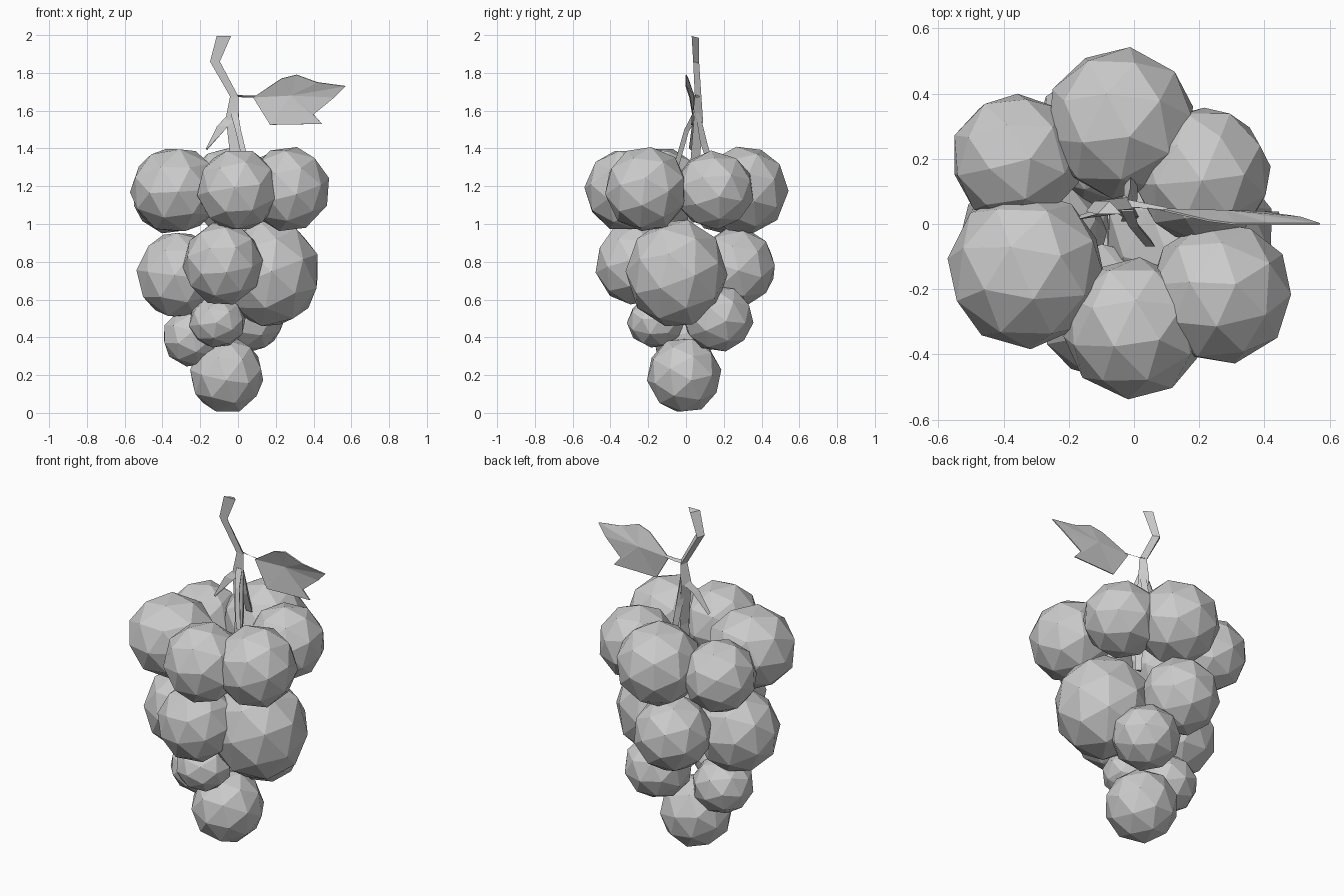
import bpy, bmesh, random
from mathutils import Vector, Euler

if "Cube" in bpy.data.objects:
    bpy.data.objects.remove(bpy.data.objects["Cube"])

random.seed(4)


def finish(bm, name):
    mesh = bpy.data.meshes.new(name)
    bm.to_mesh(mesh)
    bm.free()
    obj = bpy.data.objects.new(name, mesh)
    bpy.context.collection.objects.link(obj)
    return obj


def grape(name, x, y, z, r, stretch=1.0):
    """Faceted ball: icosahedron corners plus its face centres, hulled to 60 flat faces."""
    bm = bmesh.new()
    bmesh.ops.create_icosphere(bm, subdivisions=1, radius=1)
    centres = [f.calc_center_median().normalized() for f in bm.faces]
    bmesh.ops.delete(bm, geom=bm.faces[:] + bm.edges[:], context='EDGES_FACES')
    bm.clear()
    ico = bmesh.new()
    bmesh.ops.create_icosphere(ico, subdivisions=1, radius=1)
    for p in [v.co.normalized() for v in ico.verts] + centres:
        bm.verts.new(p)
    ico.free()
    bmesh.ops.convex_hull(bm, input=bm.verts[:])
    rot = Euler([random.uniform(0, 6.28) for _ in range(3)]).to_matrix()
    for v in bm.verts:
        p = rot @ v.co * r * 1.02
        v.co = (p.x + x, p.y + y, p.z * stretch + z)
    bmesh.ops.recalc_face_normals(bm, faces=bm.faces)
    return finish(bm, name)


def twig(name, pts):
    """Three-sided tapering tube through (x, y, z, half width, half depth) points."""
    bm = bmesh.new()
    rings = []
    for x, y, z, w, d in pts:
        rings.append([bm.verts.new((x + a * w, y + b * d, z + a * c))
                      for a, b, c in ((-1, -0.6, -0.01), (1, -0.6, 0.01), (0, 1, 0))])
    for lo, hi in zip(rings, rings[1:]):
        for i in range(3):
            j = (i + 1) % 3
            bm.faces.new((lo[i], lo[j], hi[j], hi[i]))
    bm.faces.new(rings[0])
    bm.faces.new(rings[-1])
    bmesh.ops.recalc_face_normals(bm, faces=bm.faces)
    return finish(bm, name)


# Grapes, in tiers from the top down
tiers = {
    "top_grape": [(-.33, -.14, 1.18, .24, .95), (0, -.32, 1.18, .215, 1.02),
                  (.265, -.21, 1.185, .22, 1.02), (.21, .15, 1.18, .21, .98),
                  (-.04, .31, 1.18, .23, 1), (-.36, .2, 1.15, .2, 1)],
    "middle_grape": [(-.31, -.04, .73, .225, 1.03), (-.08, -.27, .79, .21, 1.05),
                     (.17, -.05, .74, .265, 1.08), (-.1, .265, .77, .21, 1)],
    "lower_grape": [(.06, .17, .5, .185, .95), (-.11, -.16, .48, .15, .9),
                    (-.235, -.01, .4, .165, .95)],
    "bottom_grape": [(-.06, -.01, .2, .195, 1.03)],
}
for name, spots in tiers.items():
    for i, spot in enumerate(spots):
        grape(f"{name}_{i + 1}", *spot)

# Main stem, with its bent upper end
twig("stem", [(-.075, .045, 1.985, .038, .025), (-.122, .05, 1.85, .026, .02),
              (-.02, .06, 1.665, .022, .022), (-.03, .06, 1.55, .035, .03),
              (-.01, .04, 1.3, .025, .03), (-.02, .02, 1.0, .02, .02)])

# Side twigs running down to the grapes
twig("left_twig", [(-.03, .06, 1.56, .03, .02), (-.08, .04, 1.51, .03, .015),
                   (-.165, .02, 1.39, .004, .008)])
twig("front_twig", [(-.02, .05, 1.58, .02, .02), (0, 0, 1.49, .015, .015),
                    (.05, -.06, 1.28, .015, .015)])
twig("back_twig", [(-.02, .06, 1.58, .02, .015), (-.01, .09, 1.42, .02, .025),
                   (-.01, .13, 1.3, .02, .02)])
twig("leaf_stalk", [(-.02, .06, 1.675, .012, .015), (.03, .055, 1.67, .01, .01),
                    (.1, .045, 1.67, .004, .006)])

# Leaf: thin faceted sheet fanned around its midrib
outline = [(.08, .045, 1.67), (.23, .01, 1.77), (.31, .0, 1.79), (.42, .0, 1.75),
           (.57, .0, 1.73), (.51, .02, 1.67), (.4, .035, 1.58), (.445, .035, 1.53),
           (.17, .03, 1.525)]
bm = bmesh.new()
rim = [bm.verts.new(p) for p in outline]
hub = bm.verts.new((.28, .04, 1.68))
for a, b in zip(rim, rim[1:] + rim[:1]):
    bm.faces.new((a, b, hub))
bmesh.ops.recalc_face_normals(bm, faces=bm.faces)
leaf = finish(bm, "leaf")
thick = leaf.modifiers.new("thickness", 'SOLIDIFY')
thick.thickness = 0.006
thick.offset = 0
